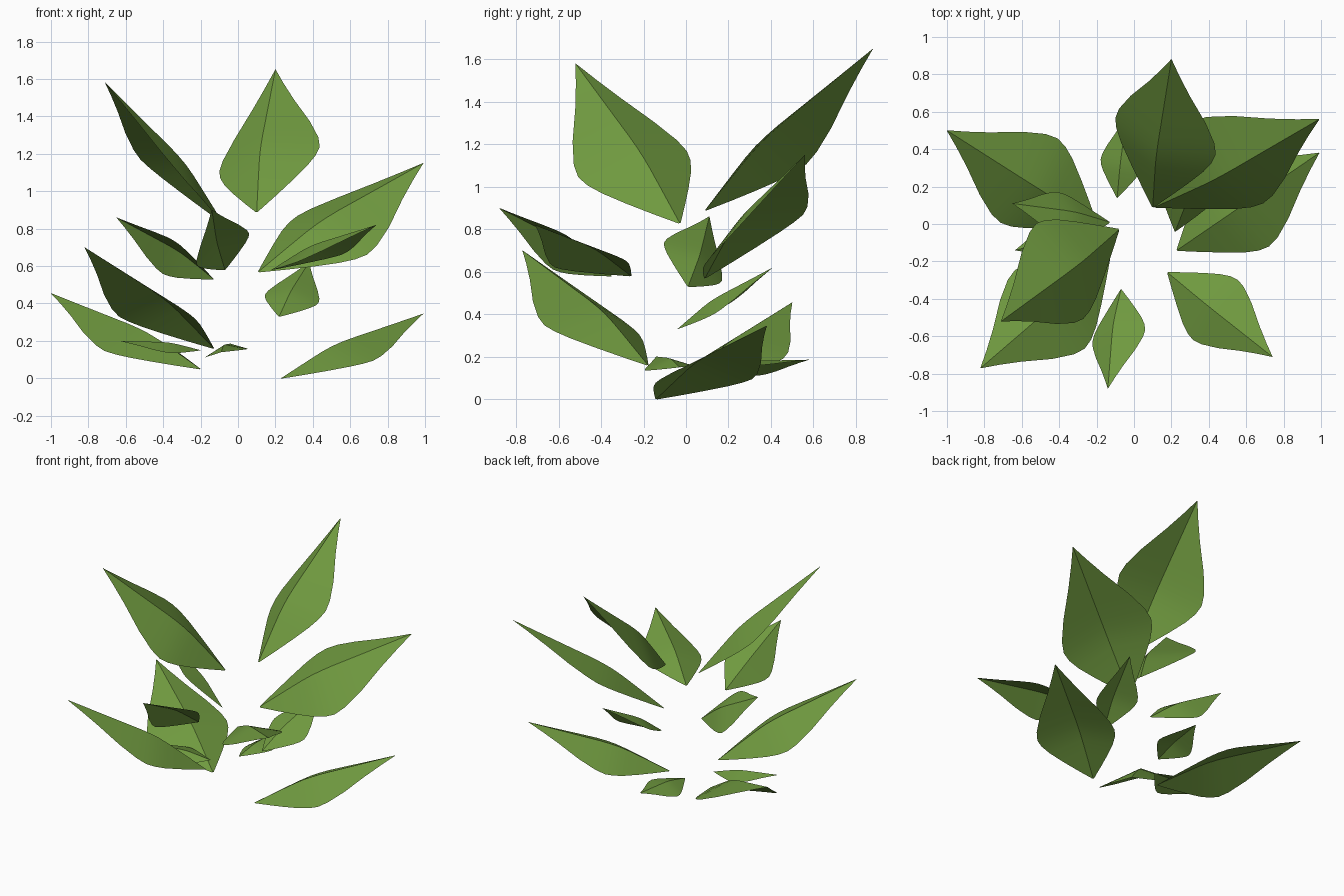
import bpy, bmesh, math
from mathutils import Vector, Matrix

if "Cube" in bpy.data.objects:
    bpy.data.objects.remove(bpy.data.objects["Cube"])

green = bpy.data.materials.new("leaf_green")
green.diffuse_color = (0.16, 0.32, 0.05, 1)
green.use_nodes = True
green.node_tree.nodes["Principled BSDF"].inputs["Base Color"].default_value = green.diffuse_color

# leaf outline: (position along leaf, relative half width, relative midrib lift)
PROFILE = [(0, .02, 0), (.1, .30, .3), (.2, .57, .6), (.3, .82, .88), (.37, .95, 1),
           (.43, 1, 1), (.5, .95, .93), (.62, .75, .7), (.78, .41, .4), (.9, .18, .18),
           (1, .005, 0)]
WIDTH, LIFT, FOLD = .266, .045, .105    # all relative to leaf length


def leaf(name, base, tip, roll):
    """Folded leaf blade from base to tip, rolled about its axis (degrees, left side up)."""
    base, tip = Vector(base), Vector(tip)
    d = tip - base
    size = d.length
    d.normalize()
    side = Vector((0, 0, 1)).cross(d).normalized()
    rot = Matrix.Rotation(-math.radians(roll), 3, d)
    up = d.cross(side)
    # roll so that the left side gains height for positive angles
    a = math.radians(roll)
    side, up = side * math.cos(a) + up * math.sin(a), up * math.cos(a) - side * math.sin(a)
    bm = bmesh.new()
    rows = []
    for t, w, h in PROFILE:
        mid = base + (d * t + up * LIFT * h) * size
        drop = -up * FOLD * w * size
        out = side * WIDTH * w * size
        rows.append([bm.verts.new(p) for p in (mid + out + drop, mid, mid - out + drop)])
    for r, s in zip(rows, rows[1:]):
        for i in (0, 1):
            bm.faces.new((r[i], r[i + 1], s[i + 1], s[i]))
    mesh = bpy.data.meshes.new(name)
    bm.to_mesh(mesh)
    bm.free()
    mesh.materials.append(green)
    ob = bpy.data.objects.new(name, mesh)
    bpy.context.collection.objects.link(ob)
    bpy.ops.object.select_all(action='DESELECT')
    ob.select_set(True)
    bpy.context.view_layer.objects.active = ob
    bpy.ops.object.shade_smooth_by_angle(angle=math.radians(30))


# base, tip, roll of each leaf, from the lowest to the highest
LEAVES = [
    ((.23, -.14, .0), (.99, .38, .345), 0),
    ((-.20, .0, .05), (-1.0, .50, .455), -5),
    ((-.09, .14, .14), (-.04, .58, .185), -11),
    ((-.20, -.03, .15), (-.635, -.14, .20), -5),
    ((-.13, -.18, .16), (-.82, -.77, .70), 2),
    ((.22, -.04, .33), (.38, .41, .62), 11),
    ((-.13, .01, .53), (-.65, .11, .86), 39),
    ((.11, .09, .57), (.99, .56, 1.15), 23),
    ((.18, -.26, .58), (.74, -.71, .82), 6),
    ((-.07, -.35, .58), (-.14, -.88, .90), 35),
    ((-.08, -.03, .83), (-.71, -.52, 1.58), -17),
    ((.10, .09, .89), (.20, .88, 1.65), -18),
]
for i, (b, t, r) in enumerate(LEAVES, 1):
    leaf(f"leaf_{i:02d}", b, t, r)
